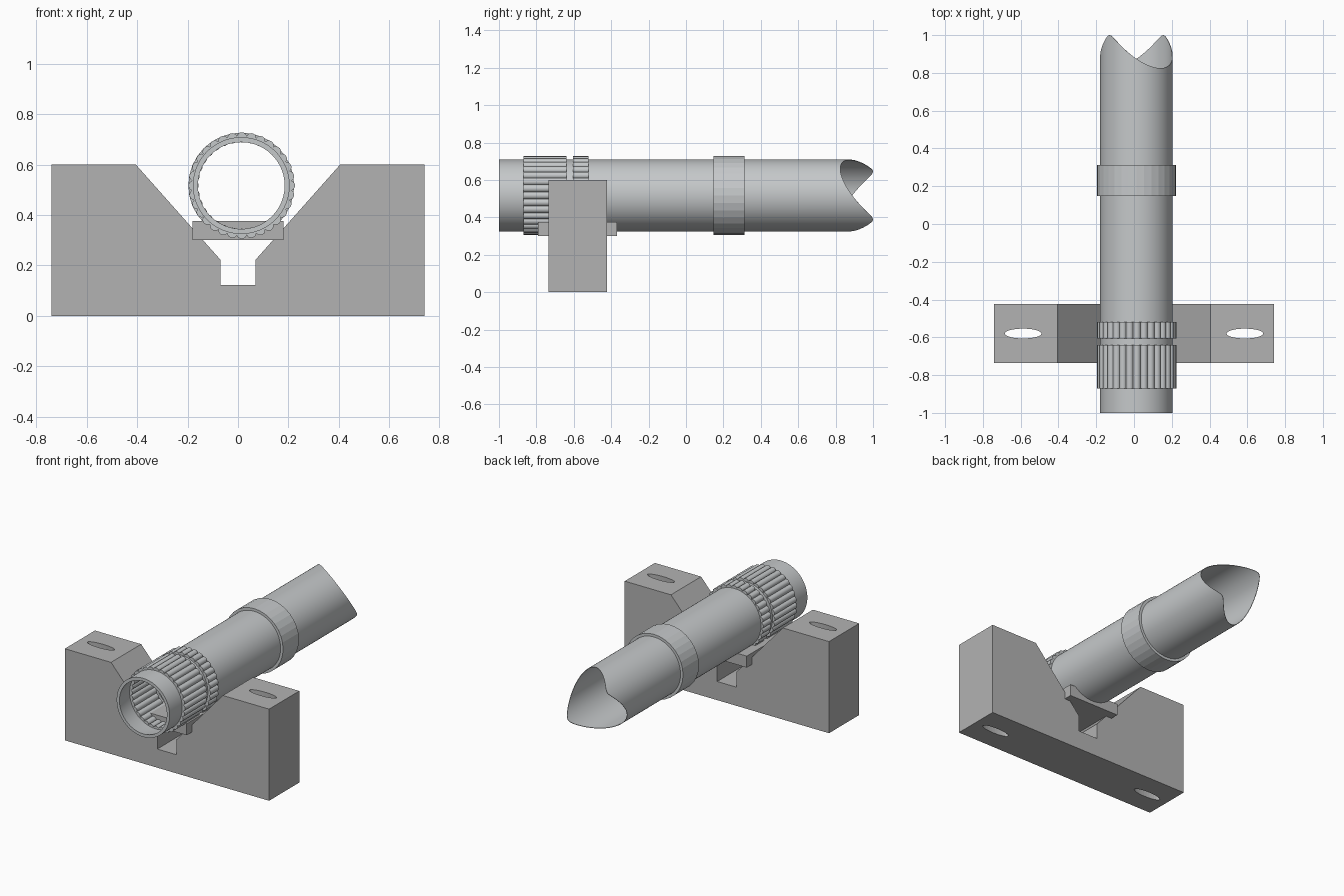
import bpy, bmesh, math
from mathutils import Matrix

if "Cube" in bpy.data.objects:
    bpy.data.objects.remove(bpy.data.objects["Cube"])

CX, CZ, R = 0.013, 0.517, 0.192      # tube axis and outer radius
TIP = math.radians(138)              # direction of the two tips at the tube end


def material(name, rgb):
    m = bpy.data.materials.new(name)
    m.diffuse_color = (*rgb, 1)
    m.use_nodes = True
    m.node_tree.nodes["Principled BSDF"].inputs["Base Color"].default_value = m.diffuse_color
    return m


block_grey = material("block grey", (0.45, 0.45, 0.45))
steel = material("pale steel", (0.56, 0.58, 0.59))


def finish(name, bm, mat, smooth=False):
    bmesh.ops.recalc_face_normals(bm, faces=bm.faces)
    me = bpy.data.meshes.new(name)
    bm.to_mesh(me)
    bm.free()
    me.materials.append(mat)
    ob = bpy.data.objects.new(name, me)
    bpy.context.collection.objects.link(ob)
    if smooth:
        bpy.ops.object.select_all(action='DESELECT')
        ob.select_set(True)
        bpy.context.view_layer.objects.active = ob
        bpy.ops.object.shade_smooth_by_angle(angle=math.radians(35))
    return ob


def lathe(name, profile, sides, mat, smooth=False, bend=None):
    """Closed (radius, y) profile turned around the tube axis."""
    bm = bmesh.new()
    rings = []
    for i in range(sides):
        a = 2 * math.pi * i / sides
        ring = []
        for r, y in profile:
            if bend:
                y = bend(a, y)
            ring.append(bm.verts.new((CX + r * math.cos(a), y, CZ + r * math.sin(a))))
        rings.append(ring)
    n = len(profile)
    for i in range(sides):
        p, q = rings[i], rings[(i + 1) % sides]
        for j in range(n):
            k = (j + 1) % n
            bm.faces.new((p[j], p[k], q[k], q[j]))
    return finish(name, bm, mat, smooth)


# V block: half profile mirrored, then extruded along y
half = [(0.74, 0), (0.74, 0.6), (0.405, 0.6), (0.07, 0.223), (0.07, 0.122)]
outline = half + [(-x, z) for x, z in reversed(half)]
bm = bmesh.new()
face = bm.faces.new([bm.verts.new((x, -0.735, z)) for x, z in outline])
ext = bmesh.ops.extrude_face_region(bm, geom=[face])
bmesh.ops.translate(bm, vec=(0, 0.312, 0),
                    verts=[v for v in ext["geom"] if isinstance(v, bmesh.types.BMVert)])
block = finish("v_block", bm, block_grey)

# elliptical bolt slots through the block
bm = bmesh.new()
for s in (-1, 1):
    m = Matrix.Translation((s * 0.587, -0.58, 0.3)) @ Matrix.Diagonal((0.097, 0.026, 1, 1))
    bmesh.ops.create_cone(bm, cap_ends=True, segments=32, radius1=1, radius2=1,
                          depth=1, matrix=m)
cutter = finish("slot_cutter", bm, block_grey)
cutter.hide_render = True
mod = block.modifiers.new("slots", 'BOOLEAN')
mod.operation = 'DIFFERENCE'
mod.solver = 'EXACT'
mod.object = cutter
bpy.context.view_layer.objects.active = block
block.select_set(True)
bpy.ops.object.modifier_apply(modifier=mod.name)
bpy.data.objects.remove(cutter)

# support plate under the tube
bm = bmesh.new()
bmesh.ops.create_cube(bm, size=1, matrix=Matrix.Translation((0, -0.58, 0.338))
                      @ Matrix.Diagonal((0.362, 0.42, 0.075, 1)))
finish("support_plate", bm, block_grey)


# tube with a saddle-shaped cut at the back end
def saddle(a, y):
    if y < 0.99:
        return y
    u, rad = R * math.cos(a - TIP), R * 1.006
    depth = rad - math.sqrt(rad * rad - u * u)
    full = rad - math.sqrt(rad * rad - R * R)
    return 0.825 + 0.175 * depth / full


lathe("tube", [(R, -1), (R, 1), (R - 0.003, 1), (R - 0.003, -0.87), (0.172, -1)],
      96, steel, True, saddle)

# plain collar
lathe("collar", [(0.21, 0.148), (0.21, 0.312), (0.188, 0.312), (0.188, 0.148)], 32, steel)


# grip ribs: round bars half sunk in the tube wall
def ribs(name, y0, y1, count=32):
    bm = bmesh.new()
    for i in range(count):
        a = 2 * math.pi * i / count
        m = (Matrix.Translation((CX + 0.002 + 0.191 * math.cos(a), (y0 + y1) / 2,
                                 CZ + 0.191 * math.sin(a)))
             @ Matrix.Rotation(math.pi / 2, 4, 'X'))
        bmesh.ops.create_cone(bm, cap_ends=True, segments=14, radius1=0.0205,
                              radius2=0.0205, depth=y1 - y0, matrix=m)
    finish(name, bm, steel, True)


ribs("wide_grip_ribs", -0.87, -0.64)
ribs("narrow_grip_ribs", -0.605, -0.52)
